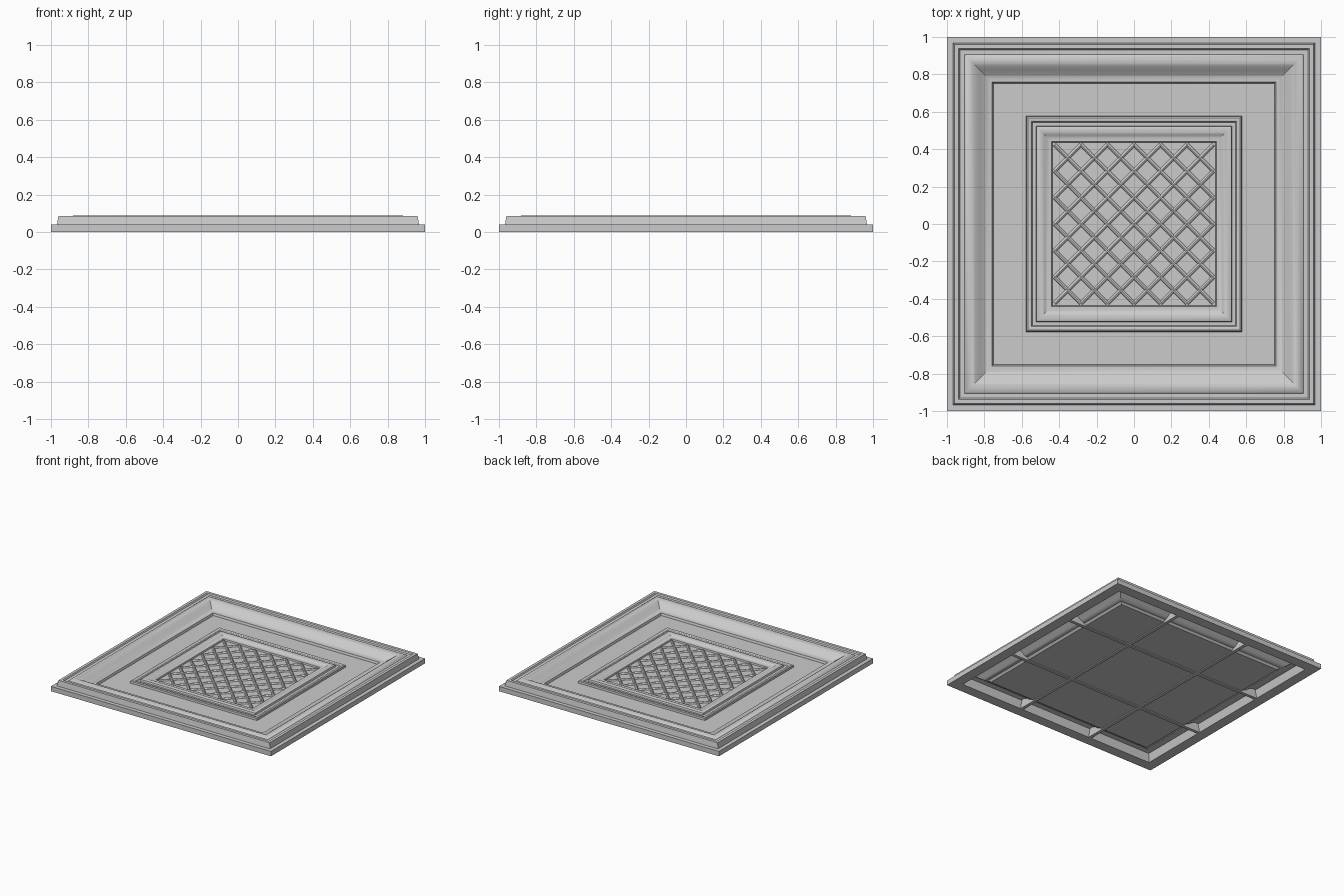
import bpy, bmesh, math
from mathutils import Vector

if "Cube" in bpy.data.objects:
    bpy.data.objects.remove(bpy.data.objects["Cube"])


def finish(name, bm):
    bmesh.ops.recalc_face_normals(bm, faces=bm.faces)
    me = bpy.data.meshes.new(name)
    bm.to_mesh(me)
    bm.free()
    ob = bpy.data.objects.new(name, me)
    bpy.context.collection.objects.link(ob)
    bpy.ops.object.select_all(action='DESELECT')
    ob.select_set(True)
    bpy.context.view_layer.objects.active = ob
    bpy.ops.object.shade_smooth_by_angle(angle=math.radians(30))
    return ob


def square_ring(name, profile):
    """Sweep a closed (half width, z) profile round a mitred square."""
    bm = bmesh.new()
    corners = [(-1, -1), (1, -1), (1, 1), (-1, 1)]
    rings = [[bm.verts.new((cx * r, cy * r, z)) for r, z in profile] for cx, cy in corners]
    n = len(profile)
    for k in range(4):
        a, b = rings[k], rings[(k + 1) % 4]
        for i in range(n):
            j = (i + 1) % n
            bm.faces.new((a[i], b[i], b[j], a[j]))
    return finish(name, bm)


def prism(bm, outline, sweep):
    """Extrude a planar outline along a vector."""
    f = bm.faces.new([bm.verts.new(p) for p in outline])
    new = bmesh.ops.extrude_face_region(bm, geom=[f])['geom']
    bmesh.ops.translate(bm, vec=sweep, verts=[v for v in new if isinstance(v, bmesh.types.BMVert)])


def ogee(r0, z0, r1, z1, n=12):
    """S-curve from one profile point to another."""
    return [(r0 + (r1 - r0) * i / n,
             z0 + (z1 - z0) * (1 - math.cos(math.pi * i / n)) / 2) for i in range(n + 1)]


# Outer stepped moulding, hollow underneath
outer = [(1, 0), (1, .04), (.968, .04), (.96, .085), (.937, .085), (.931, .075),
         (.906, .075), (.899, .082)]
outer += ogee(.878, .088, .768, .036)
outer += [(.758, .036), (.75, .012), (.75, .008), (.765, .008)]
outer += ogee(.78, .024, .875, .07)
outer += [(.90, .066), (.915, 0)]
square_ring("outer_moulding", outer)

# Floor slab
bm = bmesh.new()
w = .757
prism(bm, [(-w, -w, .008), (w, -w, .008), (w, w, .008), (-w, w, .008)], Vector((0, 0, .01)))
finish("floor_panel", bm)

# Inner frame around the lattice
inner = [(.577, .014), (.575, .034), (.568, .039), (.555, .039), (.548, .035),
         (.544, .028), (.524, .028), (.52, .042), (.51, .046)]
inner += ogee(.50, .046, .452, .03, 8)
inner += [(.44, .03), (.436, .014)]
square_ring("inner_frame", inner)

# Diagonal lattice with rounded bars
bm = bmesh.new()
limit, bar = .425, .011
step = limit / 3
for side in (1, -1):
    for k in range(-5, 6):
        c = k * step
        x0, x1 = max(-limit, c - limit), min(limit, c + limit)
        p0 = Vector((x0, side * (c - x0), .016))
        p1 = Vector((x1, side * (c - x1), .016))
        d = (p1 - p0).normalized()
        across = Vector((-d.y, d.x, 0))
        section = [p0 + across * bar * math.cos(a) + Vector((0, 0, .013 * math.sin(a)))
                   for a in (math.pi * i / 6 for i in range(7))]
        prism(bm, section, p1 - p0)
finish("lattice", bm)

# Stiffening ribs under the panel, deep where they cross the hollow moulding
bm = bmesh.new()
half = [(.92, 0), (.92, .066), (.875, .073), (.83, .05), (.78, .028), (.755, .012)]
outline = half + [(-r, z) for r, z in reversed(half)]
t = .013
for s in (-.335, .335):
    prism(bm, [(r, s - t, z) for r, z in outline], Vector((0, 2 * t, 0)))
    prism(bm, [(s - t, r, z) for r, z in outline], Vector((2 * t, 0, 0)))
finish("underside_ribs", bm)
